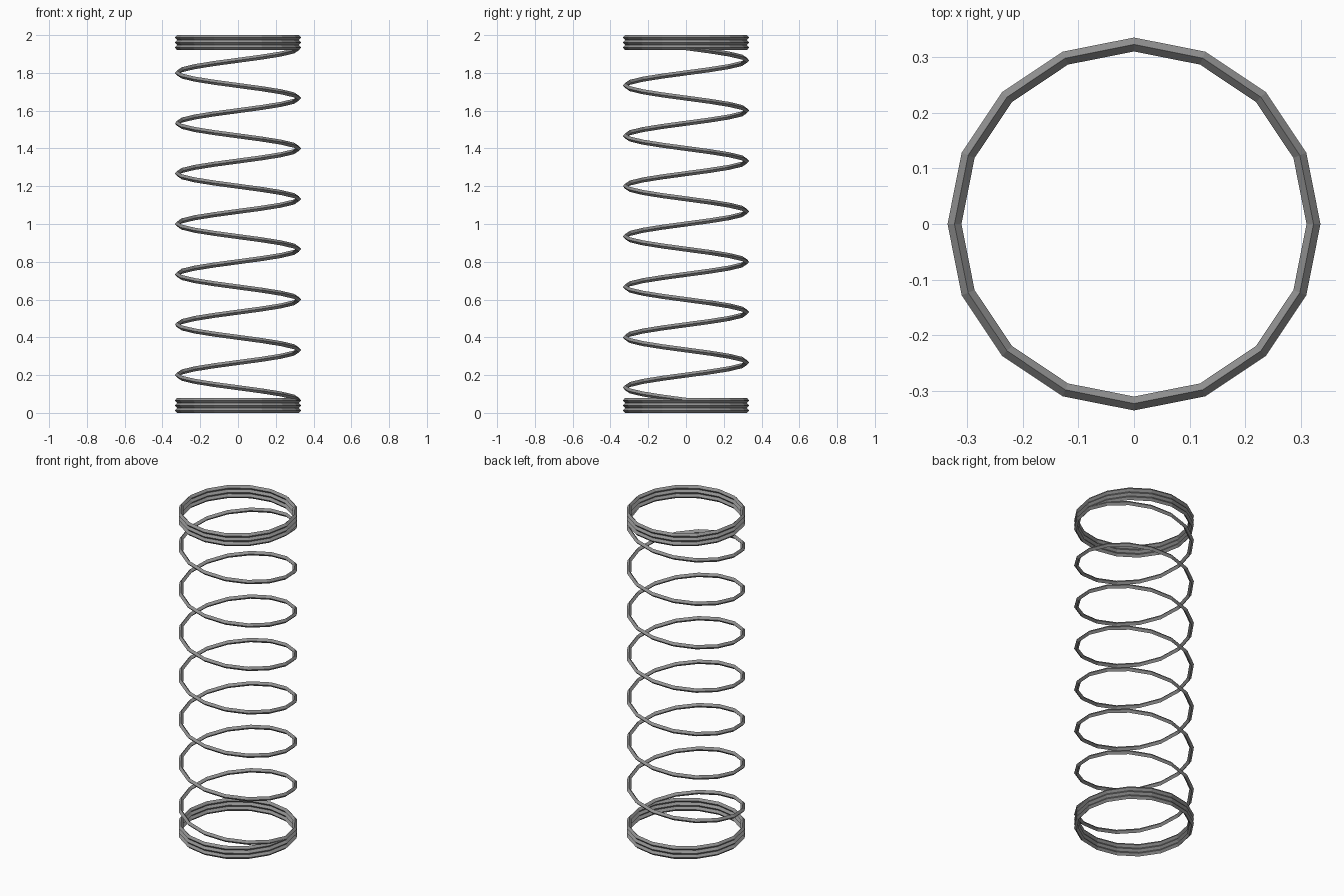
import bpy
import bmesh
from math import sin, cos, pi

cube = bpy.data.objects.get("Cube")
if cube:
    bpy.data.objects.remove(cube, do_unlink=True)

STEPS = 16            # straight pieces per turn
TURNS = 7             # open turns between the end coils
RADIUS = 0.322        # wire centre line
WIRE_W = 0.0125       # half width of the wire
WIRE = 2 / 75         # wire height
HEIGHT = 2.0

steel = bpy.data.materials.new("steel_grey")
steel.use_nodes = True
grey = (0.29, 0.29, 0.29, 1)
steel.diffuse_color = grey
steel.node_tree.nodes["Principled BSDF"].inputs["Base Color"].default_value = grey


def coil(name, z0, z1, turns, closed):
    """Sweep a diamond-section wire around z, from height z0 to z1."""
    bm = bmesh.new()
    count = STEPS * turns
    sections = []
    for i in range(count if closed else count + 1):
        angle = -2 * pi * i / STEPS
        z = z0 + (z1 - z0) * i / count
        section = []
        for k in range(4):
            r = RADIUS + WIRE_W * cos(k * pi / 2)
            dz = WIRE / 2 * sin(k * pi / 2)
            section.append(bm.verts.new((r * cos(angle), r * sin(angle), z + dz)))
        sections.append(section)
    pairs = list(zip(sections, sections[1:]))
    if closed:
        pairs.append((sections[-1], sections[0]))
    else:
        bm.faces.new(sections[0])
        bm.faces.new(sections[-1])
    for a, b in pairs:
        for k in range(4):
            n = (k + 1) % 4
            bm.faces.new((a[k], a[n], b[n], b[k]))
    bmesh.ops.recalc_face_normals(bm, faces=bm.faces)
    mesh = bpy.data.meshes.new(name)
    bm.to_mesh(mesh)
    bm.free()
    mesh.materials.append(steel)
    obj = bpy.data.objects.new(name, mesh)
    bpy.context.collection.objects.link(obj)
    return obj


# Flat closed coils stacked at both ends
for i in range(3):
    z = WIRE * (i + 0.5)
    coil(f"bottom_coil_{i + 1}", z, z, 1, True)
    coil(f"top_coil_{i + 1}", HEIGHT - z, HEIGHT - z, 1, True)

# Open spring wire running from the third bottom coil to the third top coil
coil("spring_wire", WIRE * 2.5, HEIGHT - WIRE * 2.5, TURNS, False)
